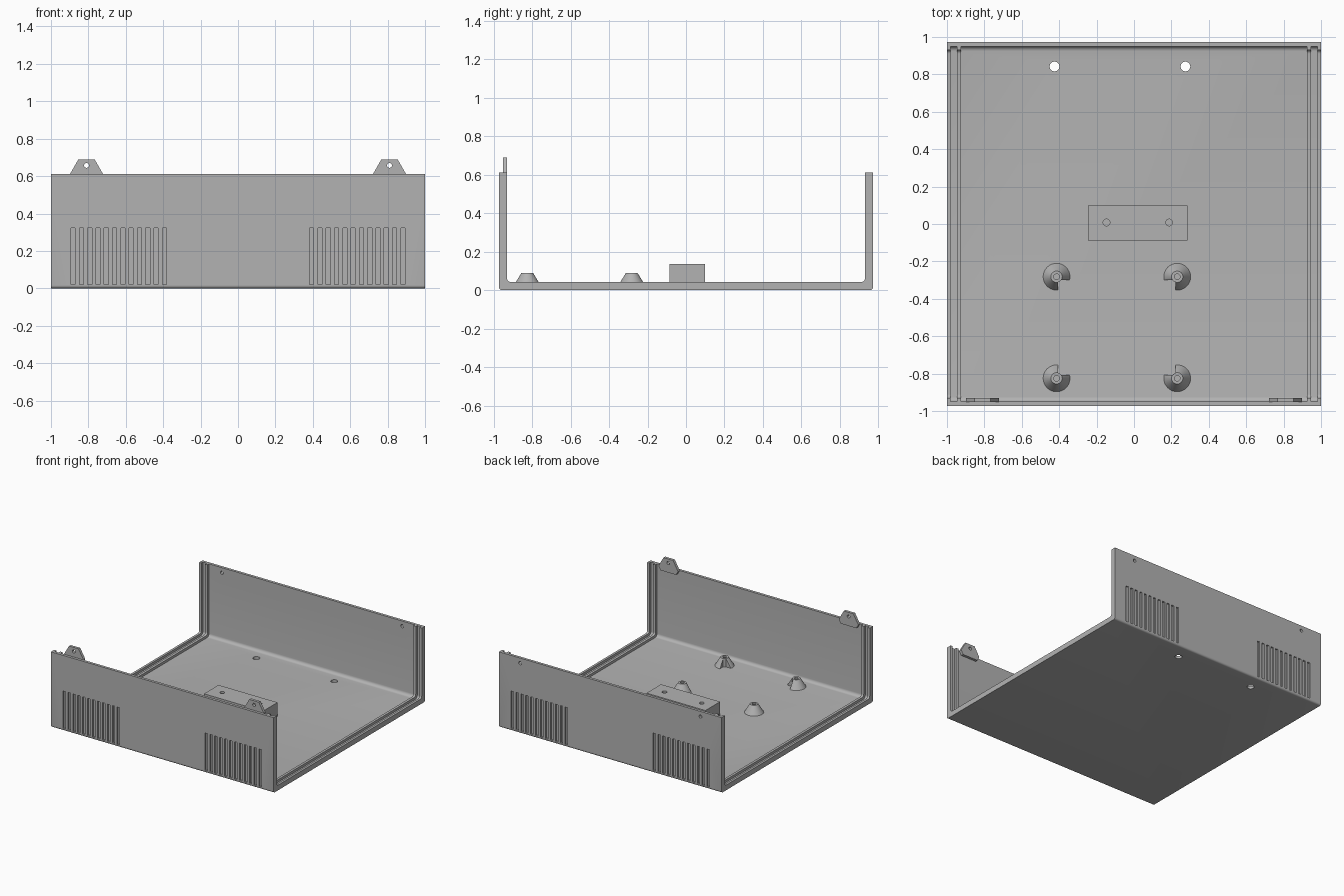
import bpy, bmesh, math
from mathutils import Matrix, Vector

default = bpy.data.objects.get("Cube")
if default:
    bpy.data.objects.remove(default, do_unlink=True)

HALF_Y, WALL_TOP = 0.972, 0.612
THIN, THICK = 0.022, 0.042      # sheet thickness, thickness at the edge ribs

grey = bpy.data.materials.new("plain grey")
grey.use_nodes = True
grey.diffuse_color = (0.45, 0.45, 0.45, 1)
grey.node_tree.nodes["Principled BSDF"].inputs["Base Color"].default_value = (0.45, 0.45, 0.45, 1)


def finish(name, bm):
    bmesh.ops.recalc_face_normals(bm, faces=bm.faces)
    mesh = bpy.data.meshes.new(name)
    bm.to_mesh(mesh)
    bm.free()
    mesh.materials.append(grey)
    obj = bpy.data.objects.new(name, mesh)
    bpy.context.collection.objects.link(obj)
    return obj


def add_box(bm, lo, hi):
    lo, hi = Vector(lo), Vector(hi)
    mat = Matrix.Translation((lo + hi) / 2) @ Matrix.Diagonal((*(hi - lo), 1))
    bmesh.ops.create_cube(bm, size=1, matrix=mat)


def add_cone(bm, centre, r1, r2, depth, axis="Z", sides=32):
    mat = Matrix.Translation(centre)
    if axis == "Y":
        mat = mat @ Matrix.Rotation(math.pi / 2, 4, "X")
    bmesh.ops.create_cone(bm, cap_ends=True, segments=sides, radius1=r1,
                          radius2=r2, depth=depth, matrix=mat)


def add_prism(bm, points, offset):
    face = bm.faces.new([bm.verts.new(p) for p in points])
    moved = bmesh.ops.extrude_face_region(bm, geom=[face])["geom"]
    bmesh.ops.translate(bm, vec=offset,
                        verts=[v for v in moved if isinstance(v, bmesh.types.BMVert)])


def cut(obj, bm):
    cutter = finish("cutter", bm)
    cutter.hide_render = True
    mod = obj.modifiers.new("cut", "BOOLEAN")
    mod.object, mod.solver = cutter, "EXACT"
    bpy.context.view_layer.objects.active = obj
    bpy.ops.object.modifier_apply(modifier=mod.name)
    bpy.data.objects.remove(cutter, do_unlink=True)


def half_u(inset, radius):
    """Path down the front wall and round its foot, as (y, z)."""
    path = [(-HALF_Y + inset, WALL_TOP)]
    for i in range(7):
        a = math.pi + i * math.pi / 12
        path.append((-HALF_Y + inset + radius * (1 + math.cos(a)),
                     inset + radius * (1 + math.sin(a))))
    return path


def u_channel(name, x0, x1, outer, inner):
    """U-shaped strip running from x0 to x1."""
    a, b = half_u(*outer), half_u(*inner)
    a += [(-y, z) for y, z in reversed(a)]
    b += [(-y, z) for y, z in reversed(b)]
    bm = bmesh.new()
    add_prism(bm, [(x0, y, z) for y, z in a + b[::-1]], (x1 - x0, 0, 0))
    return finish(name, bm)


# Folded shell
shell = u_channel("shell", -1, 1, (0, 0.016), (THIN, 0.026))

# Vent grooves, floor holes and back screw holes
bm = bmesh.new()
for side in (-1, 1):
    for wall in (-1, 1):
        for i in range(12):
            x = side * (0.394 + i * 0.0443)
            y0, y1 = sorted((wall * (HALF_Y - 0.013), wall * (HALF_Y + 0.05)))
            add_box(bm, (x - 0.011, y0, 0.02), (x + 0.011, y1, 0.323))
    add_cone(bm, (side * 0.81, HALF_Y, 0.57), 0.013, 0.013, 0.2, "Y", 16)
for x in (-0.425, 0.275):
    add_cone(bm, (x, 0.842, 0), 0.026, 0.026, 0.2)
cut(shell, bm)

# Paired ribs that form a groove along each open side
for side, label in ((1, "left"), (-1, "right")):
    for inner, outer, place in ((0.925, 0.946, "inner"), (0.981, 1.0, "outer")):
        x0, x1 = sorted((side * inner, side * outer))
        u_channel(f"{label}_{place}_rib", x0, x1, (THIN - 0.001, 0.026), (THICK, 0.02))

# Screw tabs standing on the inside of the front wall
for side, label in ((1, "left"), (-1, "right")):
    outline = [(0.088, 0.612), (0.043, 0.69), (-0.043, 0.69),
               (-0.088, 0.612), (-0.07, 0.58), (0.07, 0.58)]
    bm = bmesh.new()
    add_prism(bm, [(side * 0.81 + x, -0.951, z) for x, z in outline], (0, 0.022, 0))
    tab = finish(f"{label}_screw_tab", bm)
    bm = bmesh.new()
    add_cone(bm, (side * 0.81, -0.94, 0.657), 0.013, 0.013, 0.2, "Y", 16)
    cut(tab, bm)

# Mounting block
bm = bmesh.new()
add_box(bm, (-0.245, -0.087, 0.015), (0.285, 0.1, 0.135))
block = finish("mounting_block", bm)
bm = bmesh.new()
for x in (-0.147, 0.188):
    add_cone(bm, (x, 0.008, 0.12), 0.018, 0.018, 0.14, sides=24)
cut(block, bm)

# Conical standoffs, each with its inward quarter cut back to a round core
for cx, dx in ((-0.414, 1), (0.231, -1)):
    for cy, dy, row in ((-0.282, -1, "rear"), (-0.825, 1, "front")):
        name = f"{row}_{'right' if dx > 0 else 'left'}_standoff"
        bm = bmesh.new()
        add_cone(bm, (cx, cy, 0.055), 0.073, 0.03, 0.07)
        cone = finish(name, bm)
        bm = bmesh.new()
        xs = sorted((cx + dx * 0.008, cx + dx * 0.1))
        ys = sorted((cy + dy * 0.018, cy + dy * 0.1))
        add_box(bm, (xs[0], ys[0], THIN), (xs[1], ys[1], 0.2))
        cut(cone, bm)
        bm = bmesh.new()
        add_cone(bm, (cx, cy, 0.055), 0.0305, 0.0305, 0.0702)
        core = finish(name + "_core", bm)
        for part in (cone, core):
            bm = bmesh.new()
            add_cone(bm, (cx, cy, 0.1), 0.015, 0.015, 0.13, sides=24)
            cut(part, bm)

# Smooth rounded surfaces, keep edges sharp
bpy.ops.object.select_all(action="DESELECT")
for obj in bpy.context.scene.objects:
    if obj.type == "MESH":
        obj.select_set(True)
        bpy.context.view_layer.objects.active = obj
bpy.ops.object.shade_smooth_by_angle(angle=math.radians(30))
